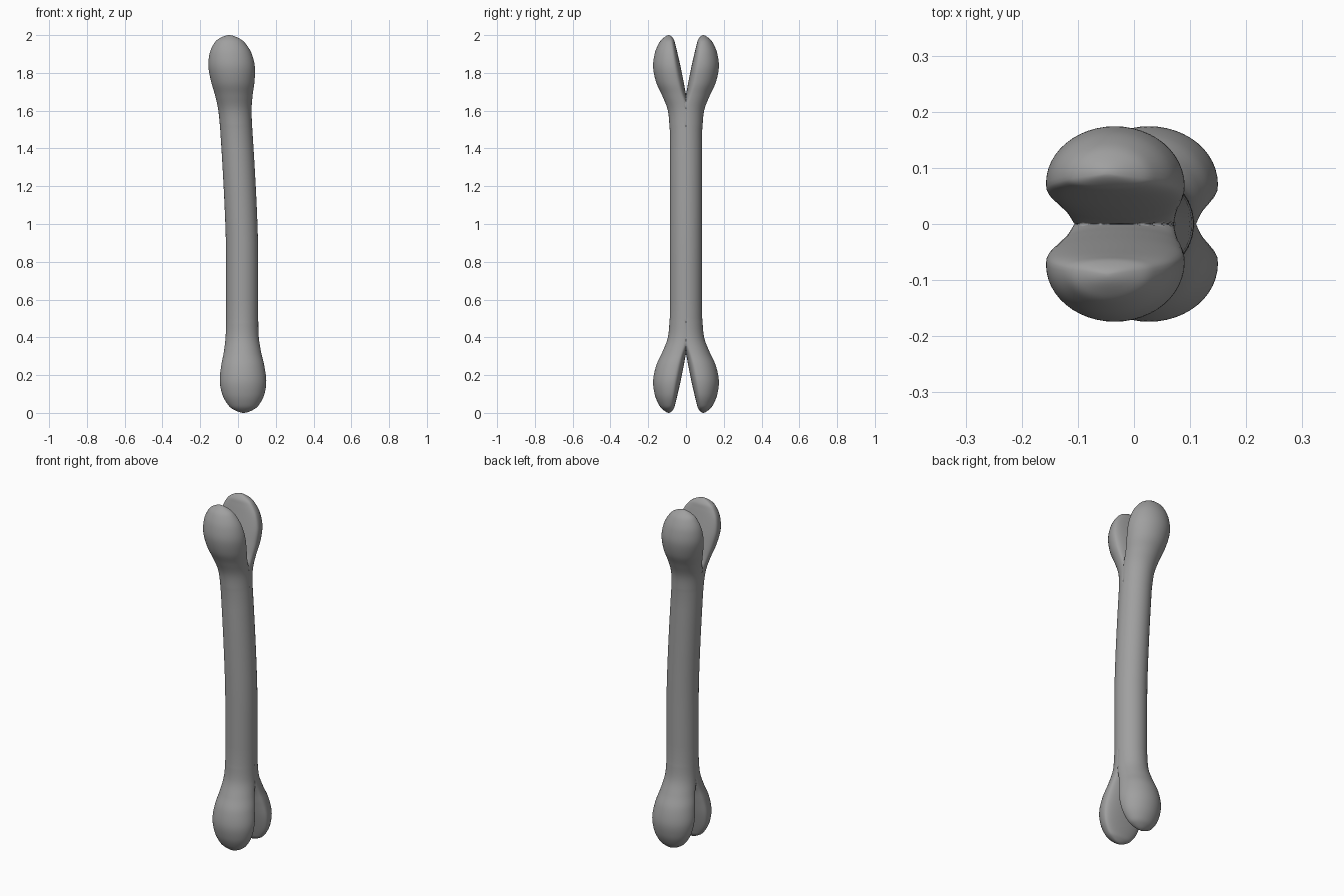
import bpy, bmesh
from math import sin, cos, pi

if "Cube" in bpy.data.objects:
    bpy.data.objects.remove(bpy.data.objects["Cube"], do_unlink=True)

SIDES = 48   # points around one half section
STEPS = 6    # rings between two key rows

# One knuckle: distance from the tip, half width, outer y, widest y, inner y.
# The first row mirrors the second ring so that the tip is round.
KNUCKLE = [
    (.02, -.057, .055, .092, .114),
    (0, 0, .09, .09, .09),
    (.02, .057, .125, .088, .066),
    (.05, .087, .147, .083, .056),
    (.1, .112, .166, .077, .044),
    (.17, .123, .174, .07, .028),
    (.25, .114, .158, .055, .012),
    (.32, .099, .126, .032, -.003),
    (.4, .088, .096, .008, -.04),
    (.5, .085, .087, 0, -.09),
    (.6, .085, .086, 0, -.1),
]


def spline(a, b, c, d, t):
    """Catmull-Rom blend of four rows."""
    return [q + t / 2 * (r - p + t * (2 * p - 5 * q + 4 * r - s + t * (3 * (q - r) + s - p)))
            for p, q, r, s in zip(a, b, c, d)]


def bend(z):
    """Sideways offset of the centre line."""
    return .022 + .02 * max(0, .4 - z) - .057 * max(0, z - .85) ** 1.4


def section(row, z):
    """Half section, round outside and flatter inside, cut off at the middle plane."""
    _, half, outer, wide, inner = row
    points = []
    for i in range(SIDES):
        a = 2 * pi * i / SIDES
        s = sin(a)
        y = wide + (outer - wide) * s if s >= 0 else wide - (wide - inner) * (-s) ** .7
        y = 0 if y < 1e-5 else y
        points.append((bend(z) + half * cos(a), y, z))
    return points


# Rings from the tip to the shaft, used for both ends
end = []
for k in range(1, len(KNUCKLE) - 2):
    end += [spline(*KNUCKLE[k - 1:k + 3], j / STEPS) for j in range(STEPS)]
end = end[1:]
shaft = [(.5 + i / 10, .085, .086, 0, -.1) for i in range(11)]
rows = [(r, r[0]) for r in end] + [(r, r[0]) for r in shaft] + [(r, 2 - r[0]) for r in reversed(end)]

# Skin the rings of one half and close the tips
bm = bmesh.new()
rings = [[bm.verts.new(p) for p in section(r, z)] for r, z in rows]
for low, high in zip(rings, rings[1:]):
    for i in range(SIDES):
        j = (i + 1) % SIDES
        bm.faces.new((low[i], low[j], high[j], high[i]))
for ring, z in ((rings[0], 0), (rings[-1], 2)):
    tip = bm.verts.new((bend(z), KNUCKLE[1][2], z))
    for i in range(SIDES):
        bm.faces.new((ring[i], ring[(i + 1) % SIDES], tip))

# Open the middle plane so that the halves join into one skin
inside = [f for f in bm.faces if all(v.co.y == 0 for v in f.verts)]
bmesh.ops.delete(bm, geom=inside, context='FACES')
bmesh.ops.recalc_face_normals(bm, faces=bm.faces)
if max(bm.faces, key=lambda f: f.calc_center_median().y).normal.y < 0:
    bmesh.ops.reverse_faces(bm, faces=bm.faces)

mesh = bpy.data.meshes.new("bone")
bm.to_mesh(mesh)
bm.free()
mesh.shade_smooth()
bone = bpy.data.objects.new("bone", mesh)
bpy.context.collection.objects.link(bone)
mirror = bone.modifiers.new("halves", 'MIRROR')
mirror.use_axis = (False, True, False)
mirror.merge_threshold = .0001

# Plain grey
grey = bpy.data.materials.new("grey")
grey.use_nodes = True
colour = (.35, .35, .35, 1)
grey.diffuse_color = colour
grey.node_tree.nodes["Principled BSDF"].inputs["Base Color"].default_value = colour
mesh.materials.append(grey)
